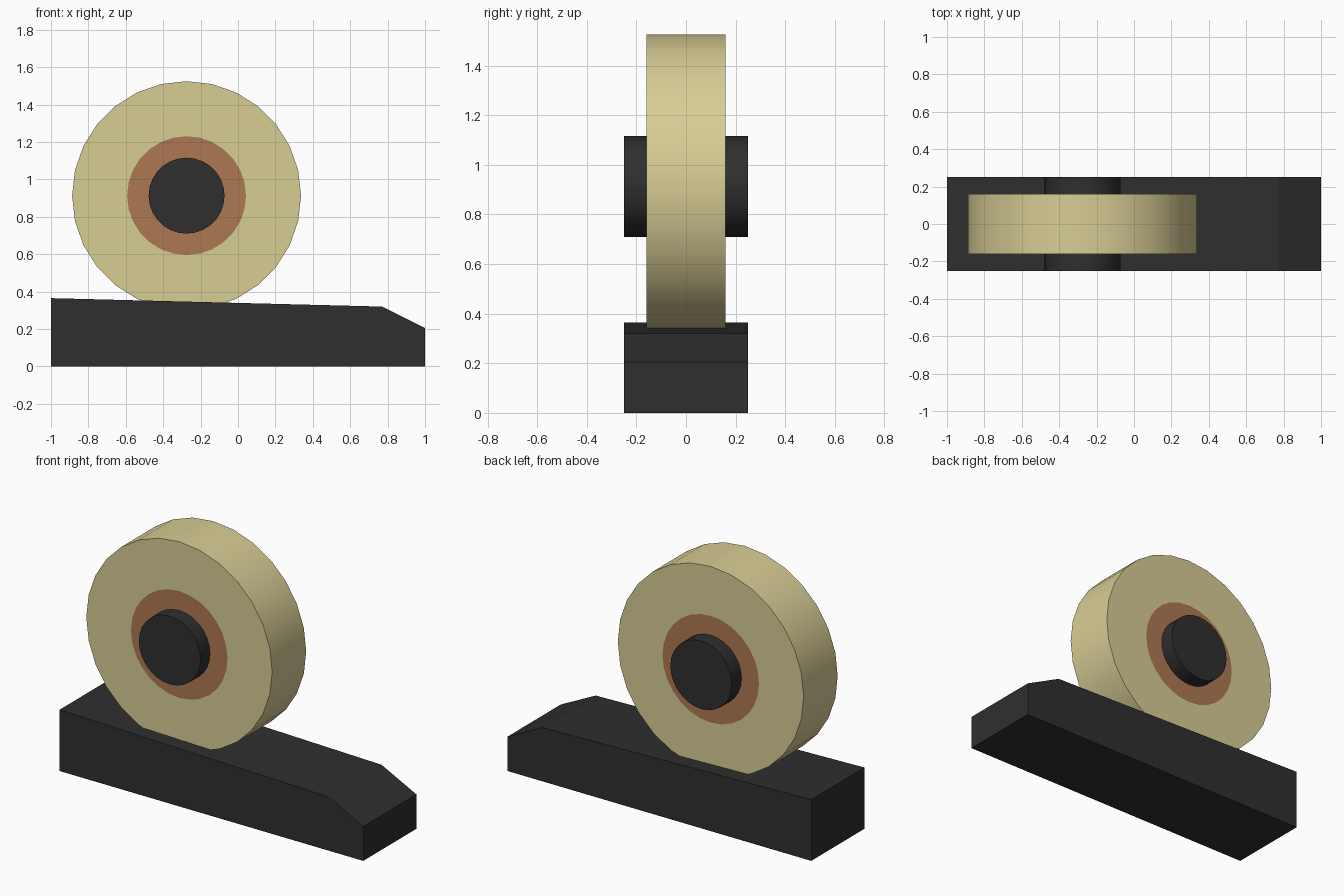
import bpy, bmesh, math
from mathutils import Matrix

if "Cube" in bpy.data.objects:
    bpy.data.objects.remove(bpy.data.objects["Cube"])

CX, CZ, SIDES = -0.275, 0.913, 28


def material(name, rgb):
    m = bpy.data.materials.new(name)
    m.diffuse_color = (*rgb, 1)
    m.use_nodes = True
    m.node_tree.nodes["Principled BSDF"].inputs["Base Color"].default_value = m.diffuse_color
    return m


cream = material("cream", (0.69, 0.61, 0.30))
brown = material("brown", (0.42, 0.19, 0.085))
charcoal = material("charcoal", (0.028, 0.028, 0.028))


def make_object(name, bm, mats):
    bmesh.ops.recalc_face_normals(bm, faces=bm.faces)
    mesh = bpy.data.meshes.new(name)
    bm.to_mesh(mesh)
    bm.free()
    for m in mats:
        mesh.materials.append(m)
    obj = bpy.data.objects.new(name, mesh)
    bpy.context.collection.objects.link(obj)
    return obj


def smooth(obj):
    bpy.ops.object.select_all(action='DESELECT')
    obj.select_set(True)
    bpy.context.view_layer.objects.active = obj
    bpy.ops.object.shade_smooth_by_angle(angle=math.radians(30))


def disc(radius, half_width):
    # cylinder lying along y, with a vertex at the top
    bm = bmesh.new()
    bmesh.ops.create_cone(bm, cap_ends=True, segments=SIDES, radius1=radius,
                          radius2=radius, depth=2 * half_width)
    bmesh.ops.transform(bm, verts=bm.verts, matrix=Matrix.Translation((CX, 0, CZ))
                        @ Matrix.Rotation(math.pi / 2, 4, 'X'))
    return bm


# Wedge base: side profile extruded along y
profile = [(-1, 0), (1, 0), (1, 0.205), (0.77, 0.32), (-1, 0.365)]
bm = bmesh.new()
face = bm.faces.new([bm.verts.new((x, -0.25, z)) for x, z in profile])
ext = bmesh.ops.extrude_face_region(bm, geom=[face], use_keep_orig=True)
bmesh.ops.translate(bm, vec=(0, 0.5, 0),
                    verts=[v for v in ext["geom"] if isinstance(v, bmesh.types.BMVert)])
make_object("base", bm, [charcoal])

# Wheel: both caps inset to form the brown hub ring
R, HUB = 0.612, 0.316
bm = disc(R, 0.16)
bm.normal_update()
caps = [f for f in bm.faces if abs(f.normal.y) > 0.9]
bmesh.ops.inset_region(bm, faces=caps, thickness=(R - HUB) * math.cos(math.pi / SIDES))
for f in caps:
    f.material_index = 1
smooth(make_object("wheel", bm, [cream, brown]))

# Axle through the wheel
smooth(make_object("axle", disc(0.203, 0.25), [charcoal]))
